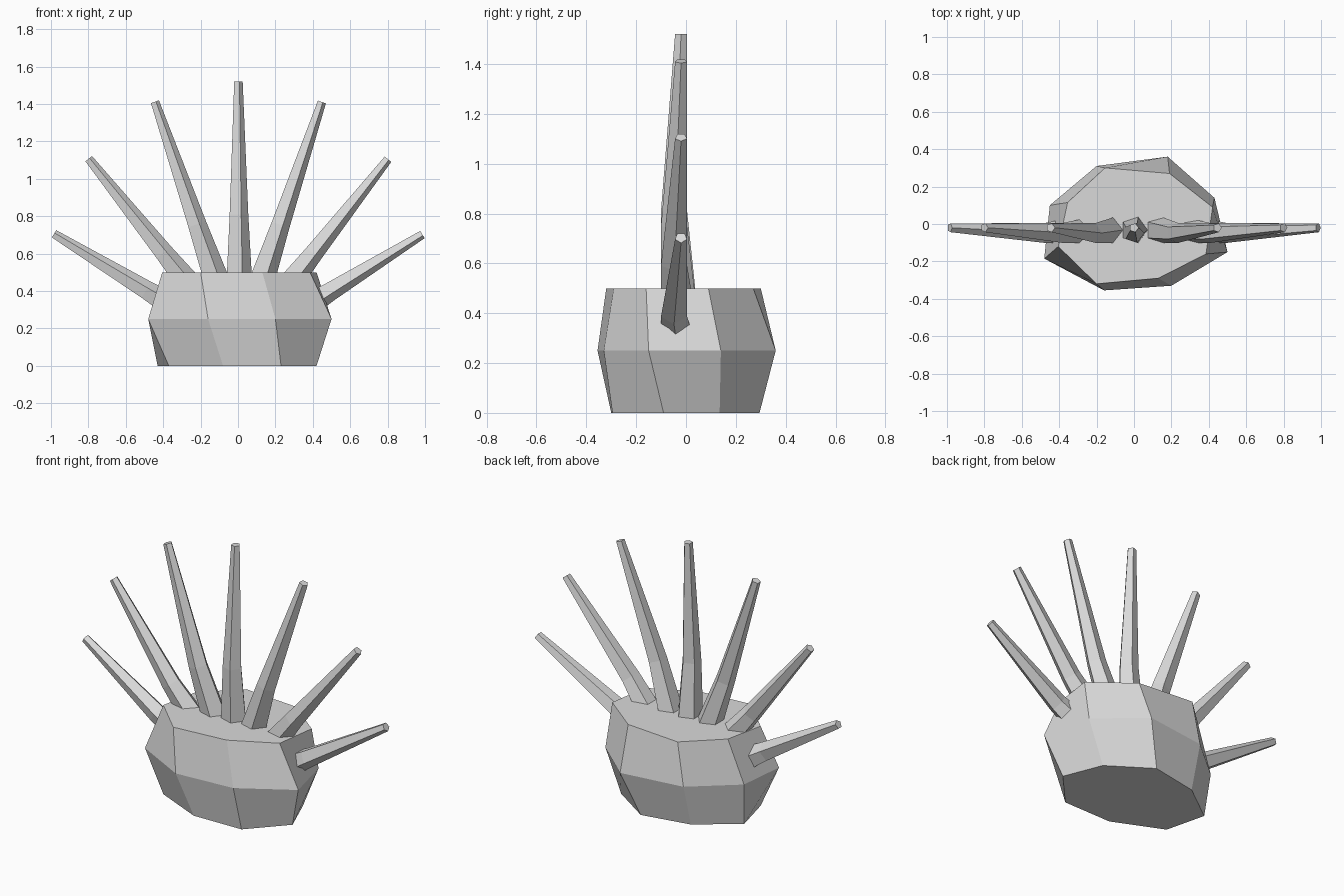
import bpy, bmesh
from math import sin, cos, pi, radians
from mathutils import Vector

cube = bpy.data.objects.get("Cube")
if cube:
    bpy.data.objects.remove(cube, do_unlink=True)

# Single flat colour
grey = bpy.data.materials.new("light_grey")
grey.use_nodes = True
colour = (0.7, 0.7, 0.7, 1)
grey.diffuse_color = colour
grey.node_tree.nodes["Principled BSDF"].inputs["Base Color"].default_value = colour


def loft(name, rings):
    """Skin a stack of equal-sized point rings and cap both ends."""
    bm = bmesh.new()
    loops = [[bm.verts.new(p) for p in ring] for ring in rings]
    count = len(loops[0])
    for low, high in zip(loops, loops[1:]):
        for i in range(count):
            j = (i + 1) % count
            bm.faces.new((low[i], low[j], high[j], high[i]))
    bm.faces.new(loops[0][::-1])
    bm.faces.new(loops[-1])
    bmesh.ops.recalc_face_normals(bm, faces=bm.faces)
    mesh = bpy.data.meshes.new(name)
    bm.to_mesh(mesh)
    bm.free()
    mesh.materials.append(grey)
    obj = bpy.data.objects.new(name, mesh)
    bpy.context.collection.objects.link(obj)
    return obj


# Rough eight-sided body: bottom, widest and top outlines
bottom = [(.42, -.09), (.33, .135), (.09, .295), (-.20, .24),
          (-.43, .07), (-.37, -.17), (-.08, -.30), (.23, -.295)]
middle = [(.50, -.15), (.43, .14), (.18, .36), (-.20, .31),
          (-.45, .10), (-.48, -.185), (-.16, -.355), (.20, -.33)]
top = [(.385, -.16), (.42, .09), (.19, .27), (-.155, .30),
       (-.355, .115), (-.405, -.12), (-.20, -.32), (.13, -.29)]
loft("body", [[(x, y, z) for x, y in outline]
              for outline, z in ((bottom, 0), (middle, .25), (top, .5))])


# Five-sided tapered spikes fanning out from a point low in the body
def spike(name, angle, length):
    along = Vector((cos(angle), 0, sin(angle)))
    across = Vector((sin(angle), 0, -cos(angle)))
    depth = Vector((0, 1, 0))
    rings = []
    for dist, radius, y in ((.36, .075, -.03), (length / 2, .055, -.048),
                            (length, .025, -.02)):
        centre = Vector((0, y, .1)) + along * dist
        rings.append([centre + radius * (across * cos(t) + depth * sin(t))
                      for t in (2 * pi * i / 5 for i in range(5))])
    loft(name, rings)


spike("spike_centre", pi / 2, 1.42)
for label, degrees, length in (("low", 31.5, 1.155), ("middle", 51.5, 1.285),
                               ("high", 71.2, 1.385)):
    spike("spike_left_" + label, radians(degrees), length)
    spike("spike_right_" + label, radians(180 - degrees), length)
